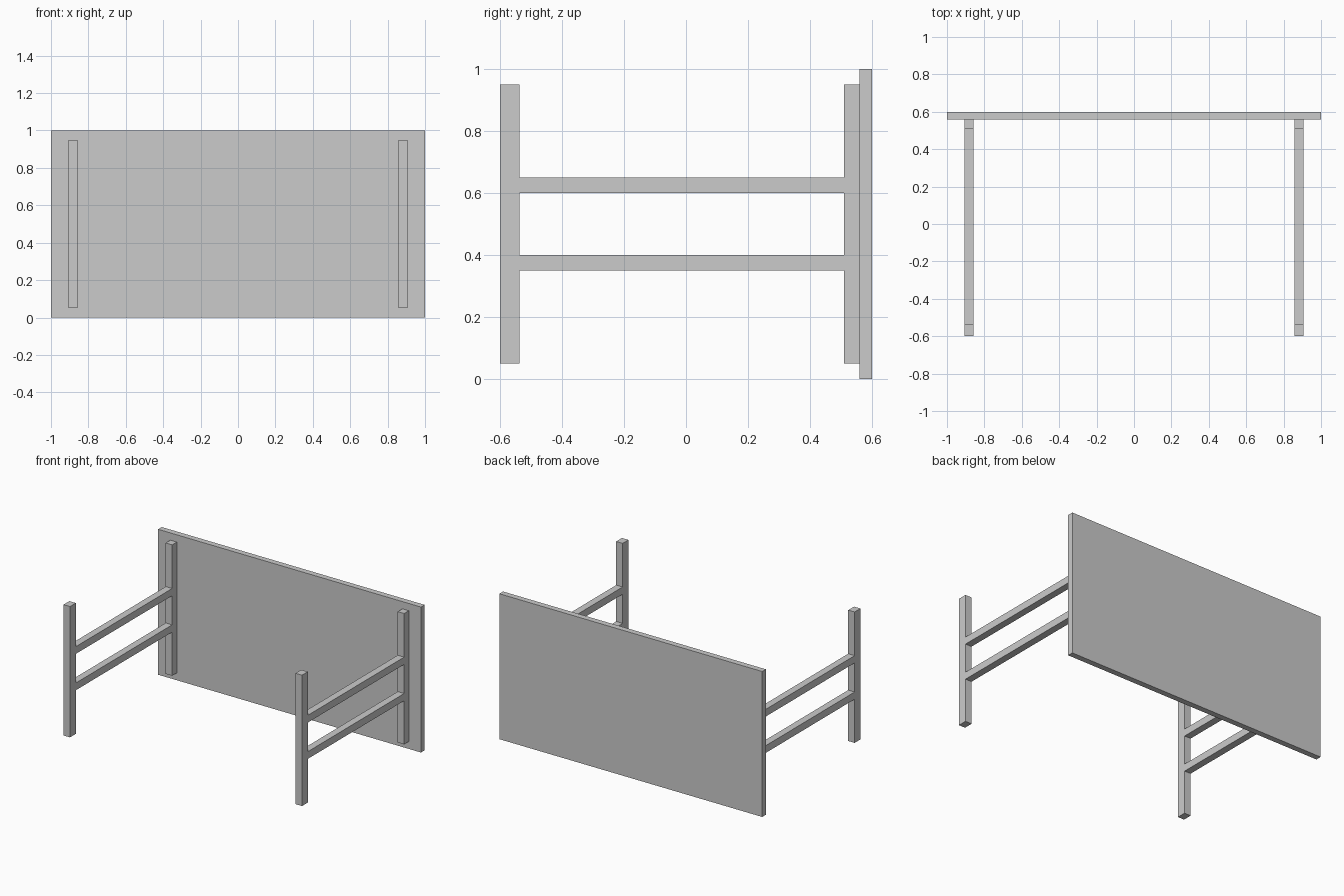
import bpy

if "Cube" in bpy.data.objects:
    bpy.data.objects.remove(bpy.data.objects["Cube"])


def box(name, x, y, z):
    """Axis-aligned box from (min, max) ranges."""
    spans = (x, y, z)
    bpy.ops.mesh.primitive_cube_add(size=1, location=[(a + b) / 2 for a, b in spans])
    ob = bpy.context.object
    ob.name = name
    ob.scale = [b - a for a, b in spans]
    bpy.ops.object.transform_apply(location=False, rotation=False, scale=True)
    return ob


# Table tipped on its long edge: the top stands upright at the back
box("table_top", (-1, 1), (0.56, 0.6), (0, 1))

# One leg frame per end
for side, s in (("left", -1), ("right", 1)):
    x = tuple(sorted((s * 0.858, s * 0.907)))
    box(f"{side}_top_rail", x, (0.51, 0.56), (0.05, 0.95))
    box(f"{side}_foot", x, (-0.6, -0.537), (0.05, 0.95))
    for level, z in (("lower", (0.35, 0.4)), ("upper", (0.6, 0.65))):
        box(f"{side}_{level}_leg", x, (-0.537, 0.51), z)
